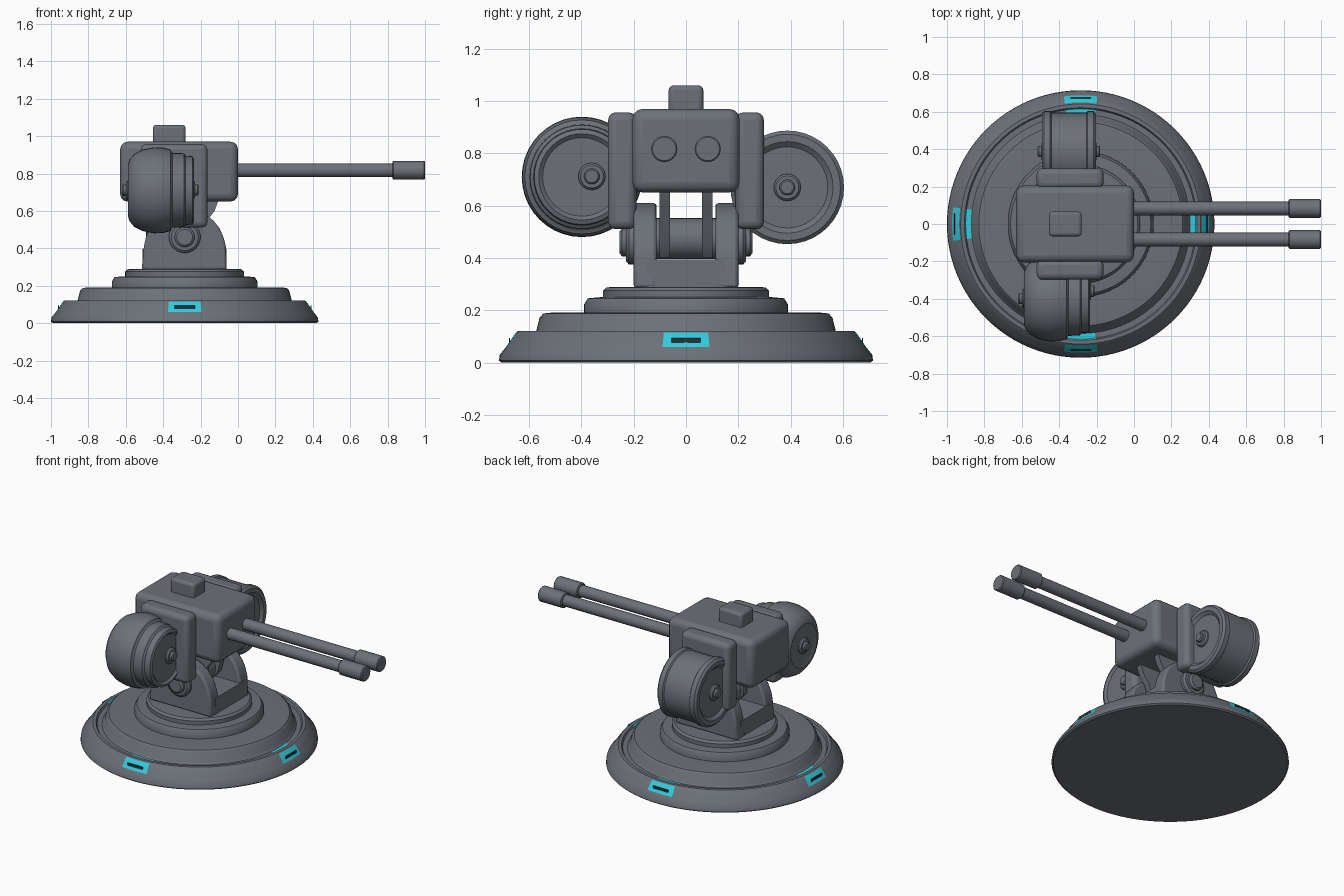
import bpy, bmesh, math
from mathutils import Matrix, Vector

if "Cube" in bpy.data.objects:
    bpy.data.objects.remove(bpy.data.objects["Cube"])

CX = -0.285  # turret axis


def material(name, rgb):
    m = bpy.data.materials.new(name)
    m.diffuse_color = (*rgb, 1)
    m.use_nodes = True
    m.node_tree.nodes["Principled BSDF"].inputs["Base Color"].default_value = m.diffuse_color
    return m


GREY = material("gunmetal grey", (0.150, 0.165, 0.190))
CYAN = material("glowing cyan", (0.035, 0.60, 0.72))
DARK = material("dark slot", (0.012, 0.035, 0.045))


def finish(name, bm, mats=(GREY,), bevel=0, segments=3):
    bmesh.ops.recalc_face_normals(bm, faces=bm.faces)
    me = bpy.data.meshes.new(name)
    bm.to_mesh(me)
    bm.free()
    ob = bpy.data.objects.new(name, me)
    bpy.context.collection.objects.link(ob)
    for m in mats:
        me.materials.append(m)
    if bevel:
        mod = ob.modifiers.new("bevel", 'BEVEL')
        mod.width, mod.segments = bevel, segments
        mod.limit_method, mod.angle_limit = 'ANGLE', math.radians(40)
    bpy.ops.object.select_all(action='DESELECT')
    ob.select_set(True)
    bpy.context.view_layer.objects.active = ob
    bpy.ops.object.shade_smooth_by_angle(angle=math.radians(35))
    return ob


def box(name, x, y, z, bevel=0.0, mat=GREY):
    bm = bmesh.new()
    size = Vector((x[1] - x[0], y[1] - y[0], z[1] - z[0]))
    mid = Vector((x[0] + x[1], y[0] + y[1], z[0] + z[1])) / 2
    bmesh.ops.create_cube(bm, size=1, matrix=Matrix.Translation(mid) @ Matrix.Diagonal((*size, 1)))
    return finish(name, bm, (mat,), bevel)


def lathe(name, profile, origin, axis='Z', n=40, paint=None):
    """Turn (radius, height) points about an axis; both ends are capped."""
    bm = bmesh.new()
    rings = [[bm.verts.new((r * math.cos(2 * math.pi * i / n), r * math.sin(2 * math.pi * i / n), h))
              for i in range(n)] for r, h in profile]
    for a, b in zip(rings, rings[1:]):
        for i in range(n):
            j = (i + 1) % n
            bm.faces.new((a[i], a[j], b[j], b[i]))
    bm.faces.new(rings[0])
    bm.faces.new(rings[-1])
    if paint:
        for f in bm.faces:
            f.material_index = paint(f.calc_center_median())
    turn = {'Z': Matrix(), 'X': Matrix.Rotation(math.pi / 2, 4, 'Y'),
            'Y': Matrix.Rotation(-math.pi / 2, 4, 'X')}[axis]
    bm.transform(Matrix.Translation(origin) @ turn)
    return finish(name, bm, (GREY, CYAN) if paint else (GREY,))


def slab(name, outline, y0, y1, bevel=0.0):
    """Extrude an x-z outline from y0 to y1."""
    bm = bmesh.new()
    face = bm.faces.new([bm.verts.new((x, y0, z)) for x, z in outline])
    ext = bmesh.ops.extrude_face_region(bm, geom=[face])
    bmesh.ops.translate(bm, vec=(0, y1 - y0, 0),
                        verts=[v for v in ext["geom"] if isinstance(v, bmesh.types.BMVert)])
    return finish(name, bm, bevel=bevel, segments=2)


# Stepped round base, with four cyan light panels on the rim slope and groove
def light_panel(c):
    r = math.hypot(c.x, c.y)
    if r < 0.55 or c.z < 0.05:
        return 0
    quarter = math.pi / 2
    a = math.atan2(c.y, c.x)
    off = math.degrees(abs(a - round(a / quarter) * quarter))
    slope = 0.648 < r < 0.70 and off < (5.8 if c.z < 0.072 else 7.6)
    groove = 0.58 < r < 0.625 and off < 7.6
    return int(slope or groove)


lathe("base", [(0.705, 0), (0.715, 0.008), (0.712, 0.03), (0.688, 0.06), (0.678, 0.075),
               (0.65, 0.115), (0.642, 0.121), (0.622, 0.121), (0.615, 0.108), (0.585, 0.108),
               (0.572, 0.122), (0.56, 0.172), (0.545, 0.188), (0.515, 0.191), (0.4, 0.191)],
      (CX, 0, 0), n=96, paint=light_panel)
lathe("lower_ring", [(0.39, 0.185), (0.39, 0.222), (0.375, 0.246), (0.33, 0.25)], (CX, 0, 0), n=64)
lathe("upper_ring", [(0.318, 0.245), (0.318, 0.275), (0.305, 0.288), (0.2, 0.29)], (CX, 0, 0), n=64)

# Dark slot in the middle of each light panel
for k in range(4):
    slot = box("panel_slot", (0.672, 0.677), (-0.055, 0.055), (-0.009, 0.009), mat=DARK)
    slot.data.transform(Matrix.Translation((CX, 0, 0)) @ Matrix.Rotation(k * math.pi / 2, 4, 'Z')
                        @ Matrix.Translation((0, 0, 0.085)))

# Yoke: solid foot and two round-topped cheeks
arch = [(-0.515, 0.285), (-0.503, 0.41)]
arch += [(CX + 0.215 * math.cos(math.radians(t)), 0.405 + 0.205 * math.sin(math.radians(t)))
         for t in range(165, 10, -15)]
arch += [(-0.065, 0.41), (-0.06, 0.285)]
box("yoke_foot", (-0.51, -0.062), (-0.15, 0.15), (0.285, 0.395))
for s in (-1, 1):
    slab("yoke_cheek", arch, s * 0.112, s * 0.2, 0.012)
    # Pivot bolt on the outside of each cheek
    lathe("pivot_bolt", [(0.085, 0.19 * s), (0.085, 0.218 * s), (0.072, 0.23 * s), (0.054, 0.23 * s),
                         (0.054, 0.244 * s), (0.042, 0.254 * s)], (CX, 0, 0.46), 'Y', 24)
    # Neck arm carrying the head
    slab("neck_arm", [(-0.44, 0.67), (-0.43, 0.62), (-0.385, 0.55), (-0.375, 0.45), (-0.33, 0.4),
                      (-0.24, 0.4), (-0.195, 0.45), (-0.17, 0.54), (-0.125, 0.6), (-0.10, 0.67)],
         s * 0.062, s * 0.102)
lathe("pivot_barrel", [(0.078, -0.15), (0.078, 0.15)], (CX, 0, 0.475), 'Y', 24)

# Head with sight block and side plates
box("head", (-0.63, 0.0), (-0.205, 0.205), (0.65, 0.97), 0.04)
box("sight_block", (-0.455, -0.28), (-0.066, 0.066), (0.95, 1.06), 0.018)
for s in (-1, 1):
    box("side_plate", (-0.52, -0.163), sorted((s * 0.19, s * 0.298)), (0.51, 0.957), 0.03)
    # Twin gun barrels with thicker muzzles
    lathe("gun_barrel", [(0.037, -0.03), (0.037, 0.84)], (0, s * 0.083, 0.817), 'X', 24)
    lathe("muzzle", [(0.044, 0.825), (0.05, 0.831), (0.05, 0.994), (0.045, 1.0)],
          (0, s * 0.083, 0.817), 'X', 24)

# Ammunition drum on the back side, rimmed at both ends
half = [(0.155, 0.128), (0.175, 0.145), (0.203, 0.145), (0.217, 0.132), (0.217, 0.1),
        (0.208, 0.093), (0.208, 0.08)]
lathe("back_drum", [(r, -h) for r, h in half] + [(r, h) for r, h in reversed(half)],
      (-0.348, 0.387, 0.67), 'X')

# Larger domed drum on the front side
lathe("front_drum", [(0.125, -0.162), (0.14, -0.168), (0.165, -0.16), (0.195, -0.135), (0.218, -0.09),
                     (0.23, -0.03), (0.228, 0.02), (0.218, 0.06), (0.206, 0.064), (0.2, 0.07),
                     (0.198, 0.13), (0.185, 0.14), (0.182, 0.178), (0.165, 0.185), (0.15, 0.172)],
      (-0.42, -0.398, 0.71), 'X')

# Hub bolts on the drum faces
for x, y, z, s in ((-0.225, 0.387, 0.67, 1), (-0.471, 0.387, 0.67, -1),
                   (-0.255, -0.36, 0.712, 1), (-0.575, -0.398, 0.71, -1)):
    lathe("drum_hub", [(0.052, -0.01 * s), (0.052, 0.015 * s), (0.044, 0.024 * s), (0.03, 0.024 * s),
                       (0.03, 0.038 * s), (0.024, 0.044 * s)], (x, y, z), 'X', 20)
